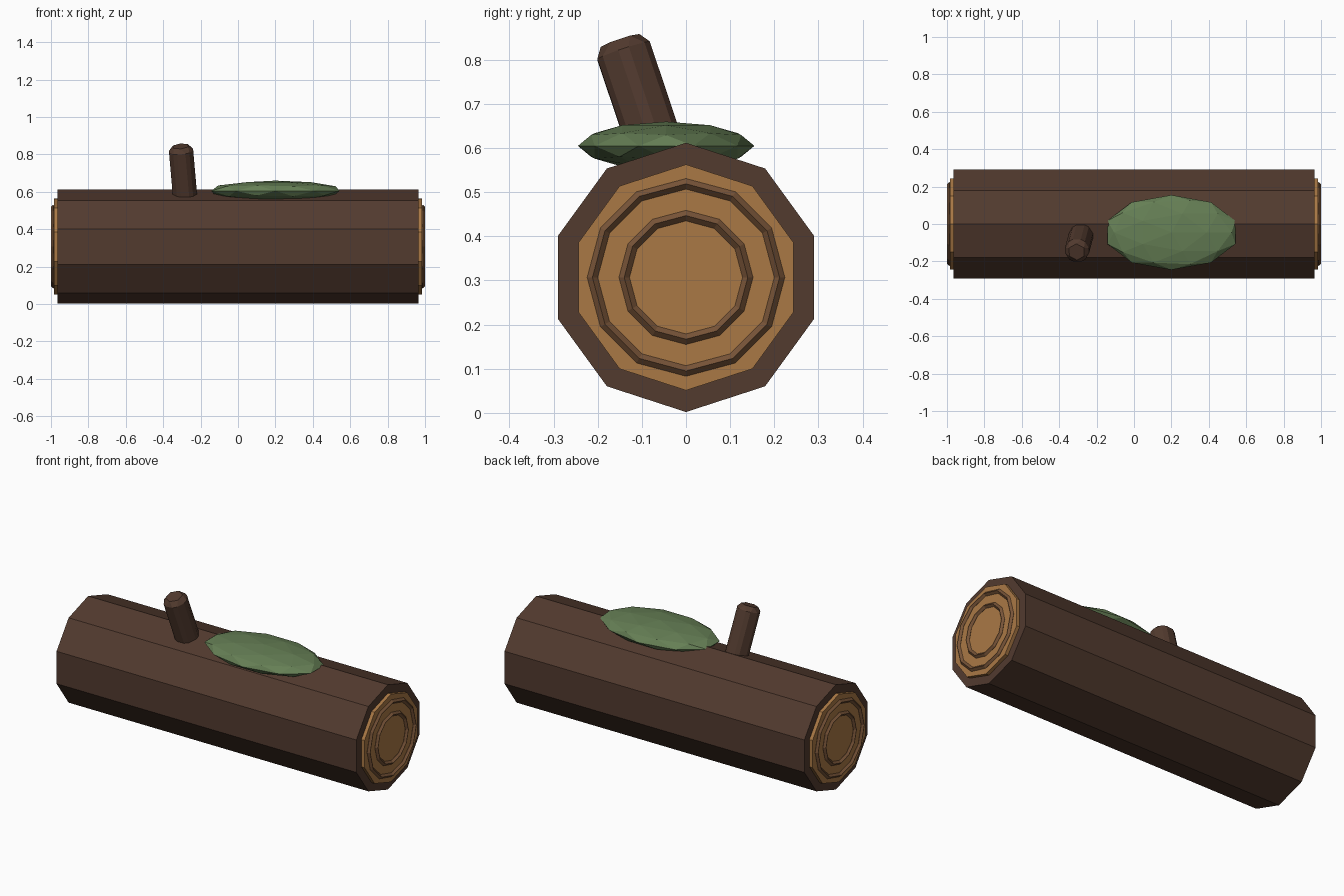
import bpy
from math import radians, pi
from mathutils import Euler

if "Cube" in bpy.data.objects:
    bpy.data.objects.remove(bpy.data.objects["Cube"])


def material(name, rgb):
    m = bpy.data.materials.new(name)
    m.diffuse_color = (*rgb, 1)
    m.use_nodes = True
    m.node_tree.nodes["Principled BSDF"].inputs["Base Color"].default_value = m.diffuse_color
    return m


bark = material("bark", (0.085, 0.043, 0.028))
wood = material("cut_wood", (0.40, 0.19, 0.06))
ring_brown = material("ring_brown", (0.19, 0.09, 0.04))
green = material("moss_green", (0.13, 0.21, 0.09))
CZ = 0.307


def finish(name, mat):
    ob = bpy.context.object
    ob.name = name
    ob.data.materials.append(mat)
    return ob


def log_cylinder(name, radius, length, x, mat):
    # ten-sided cylinder along x, with a corner at the top
    bpy.ops.mesh.primitive_cylinder_add(vertices=10, radius=radius, depth=length,
                                        location=(x, 0, CZ))
    ob = finish(name, mat)
    ob.rotation_euler = (Euler((0, 0, pi / 2)).to_matrix()
                         @ Euler((pi / 2, 0, 0)).to_matrix()).to_euler()
    # spin about its own axis so that a corner points up
    return ob


# Bark trunk
log_cylinder("trunk", 0.305, 1.93, 0, bark)

# Cut ends with growth rings
for side, label in ((-1, "left"), (1, "right")):
    log_cylinder(f"{label}_cut_end", 0.256, 0.04, side * 0.965, wood)
    for size, r in (("outer", 0.212), ("inner", 0.14)):
        bpy.ops.mesh.primitive_torus_add(major_segments=12, minor_segments=4,
                                         major_radius=r, minor_radius=0.012,
                                         location=(side * 0.988, 0, CZ),
                                         rotation=(0, pi / 2, 0))
        finish(f"{label}_{size}_ring", ring_brown)

# Broken branch stub
bpy.ops.mesh.primitive_cylinder_add(vertices=6, radius=0.075, depth=0.4,
                                    location=(-0.29, -0.086, 0.655))
stub = finish("branch_stub", bark)
stub.rotation_euler = (radians(18.5), radians(-5), 0)
bev = stub.modifiers.new("chamfer", 'BEVEL')
bev.width = 0.025
bev.segments = 1

# Moss patch
bpy.ops.mesh.primitive_ico_sphere_add(subdivisions=2, radius=1, location=(0.2, -0.045, 0.605))
moss = finish("moss_patch", green)
moss.scale = (0.36, 0.2, 0.055)
